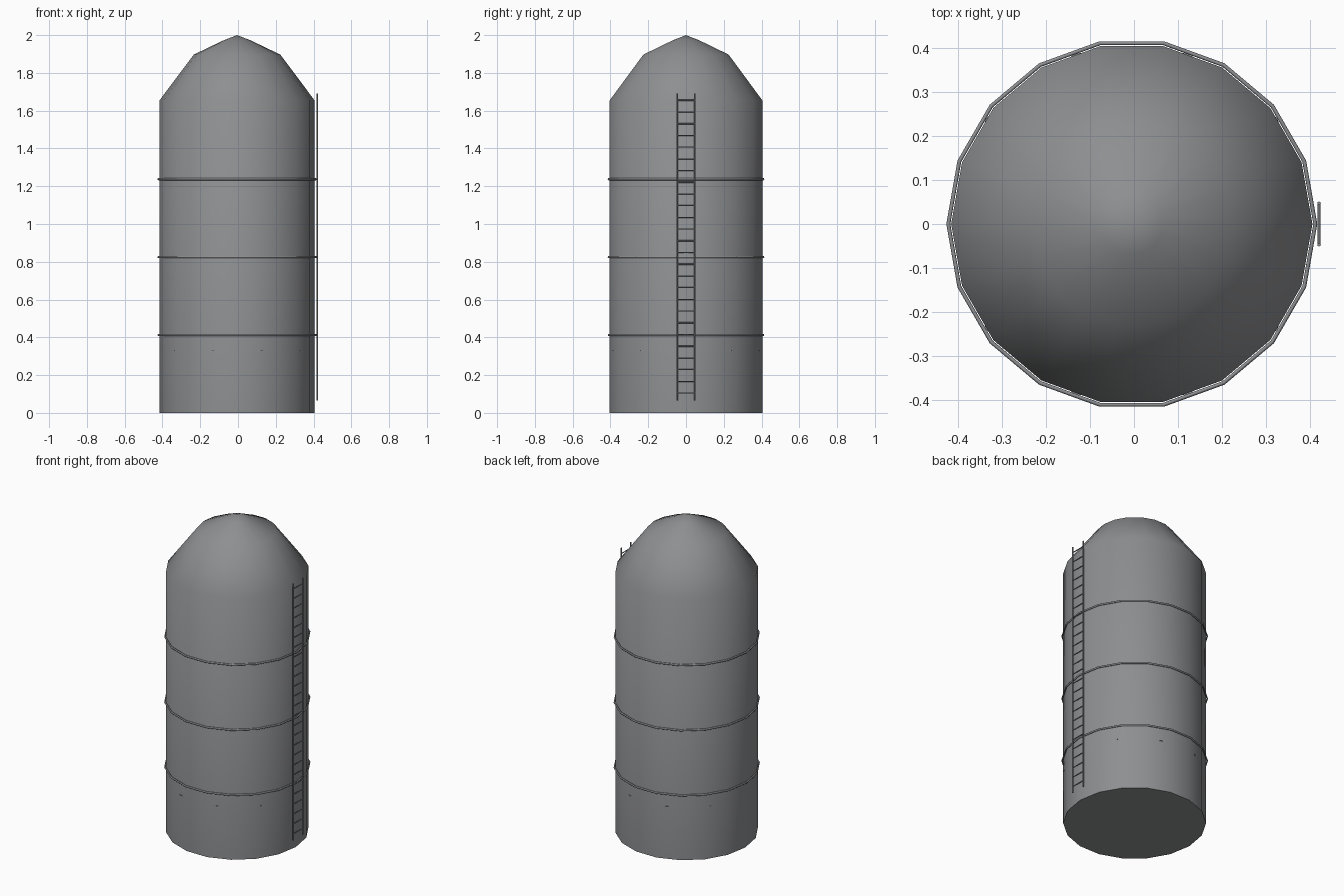
import bpy, bmesh, math
from mathutils import Matrix

if "Cube" in bpy.data.objects:
    bpy.data.objects.remove(bpy.data.objects["Cube"], do_unlink=True)

CX = -0.005      # tank axis
RADIUS = 0.41
SIDES = 18


def material(name, colour):
    m = bpy.data.materials.new(name)
    m.use_nodes = True
    m.diffuse_color = colour
    m.node_tree.nodes["Principled BSDF"].inputs["Base Color"].default_value = colour
    return m


steel = material("grey steel", (0.27, 0.275, 0.285, 1))


def finish(name, bm, angle=None):
    bmesh.ops.recalc_face_normals(bm, faces=bm.faces)
    mesh = bpy.data.meshes.new(name)
    bm.to_mesh(mesh)
    bm.free()
    mesh.materials.append(steel)
    ob = bpy.data.objects.new(name, mesh)
    bpy.context.collection.objects.link(ob)
    if angle:
        bpy.ops.object.select_all(action="DESELECT")
        ob.select_set(True)
        bpy.context.view_layer.objects.active = ob
        bpy.ops.object.shade_smooth_by_angle(angle=math.radians(angle))
    return ob


def lathe(name, profile, sides, closed=False, angle=None):
    """Spin (radius, height) points around the tank axis."""
    bm = bmesh.new()
    verts = [bm.verts.new((r, 0, z)) for r, z in profile]
    pairs = list(zip(verts, verts[1:]))
    if closed:
        pairs.append((verts[-1], verts[0]))
    edges = [bm.edges.new(p) for p in pairs]
    bmesh.ops.spin(bm, geom=verts + edges, cent=(0, 0, 0), axis=(0, 0, 1),
                   angle=math.tau, steps=sides, use_duplicate=False)
    bmesh.ops.remove_doubles(bm, verts=bm.verts, dist=0.0002)
    bmesh.ops.translate(bm, verts=bm.verts, vec=(CX, 0, 0))
    return finish(name, bm, angle)


def add_bar(bm, centre, radius, length, along_y=False):
    turn = Matrix.Rotation(math.pi / 2, 4, "X") if along_y else Matrix()
    bmesh.ops.create_cone(bm, cap_ends=True, segments=8, radius1=radius,
                          radius2=radius, depth=length,
                          matrix=Matrix.Translation(centre) @ turn)


# Tank wall, domed roof and flat floor
lathe("silo_body", [(0, 0), (RADIUS, 0), (RADIUS, 1.655), (0.229, 1.897),
                    (0.07, 1.973), (0, 2)], SIDES, angle=60)

# Hoops standing just clear of the wall
for i in range(1, 4):
    z = 0.4125 * i
    hoop = [(0.4165 + 0.0045 * math.cos(a), z + 0.006 * math.sin(a))
            for a in (math.tau * k / 8 for k in range(8))]
    lathe(f"hoop_{i}", hoop, SIDES, closed=True, angle=60)

# Ten-sided inner floor whose corners just break through the wall
lathe("inner_floor", [(0, 0.328), (0.4085, 0.328), (0.4085, 0.333), (0, 0.333)], 10)

# Ladder on the left side
LADDER_X, HALF_WIDTH, RUNGS = 0.42, 0.047, 26
bm = bmesh.new()
for side in (-1, 1):
    add_bar(bm, (LADDER_X, side * HALF_WIDTH, 0.878), 0.004, 1.626)
for i in range(RUNGS):
    add_bar(bm, (LADDER_X, 0, 0.105 + 0.062 * i), 0.003, 2 * HALF_WIDTH, along_y=True)
finish("ladder", bm, 50)
